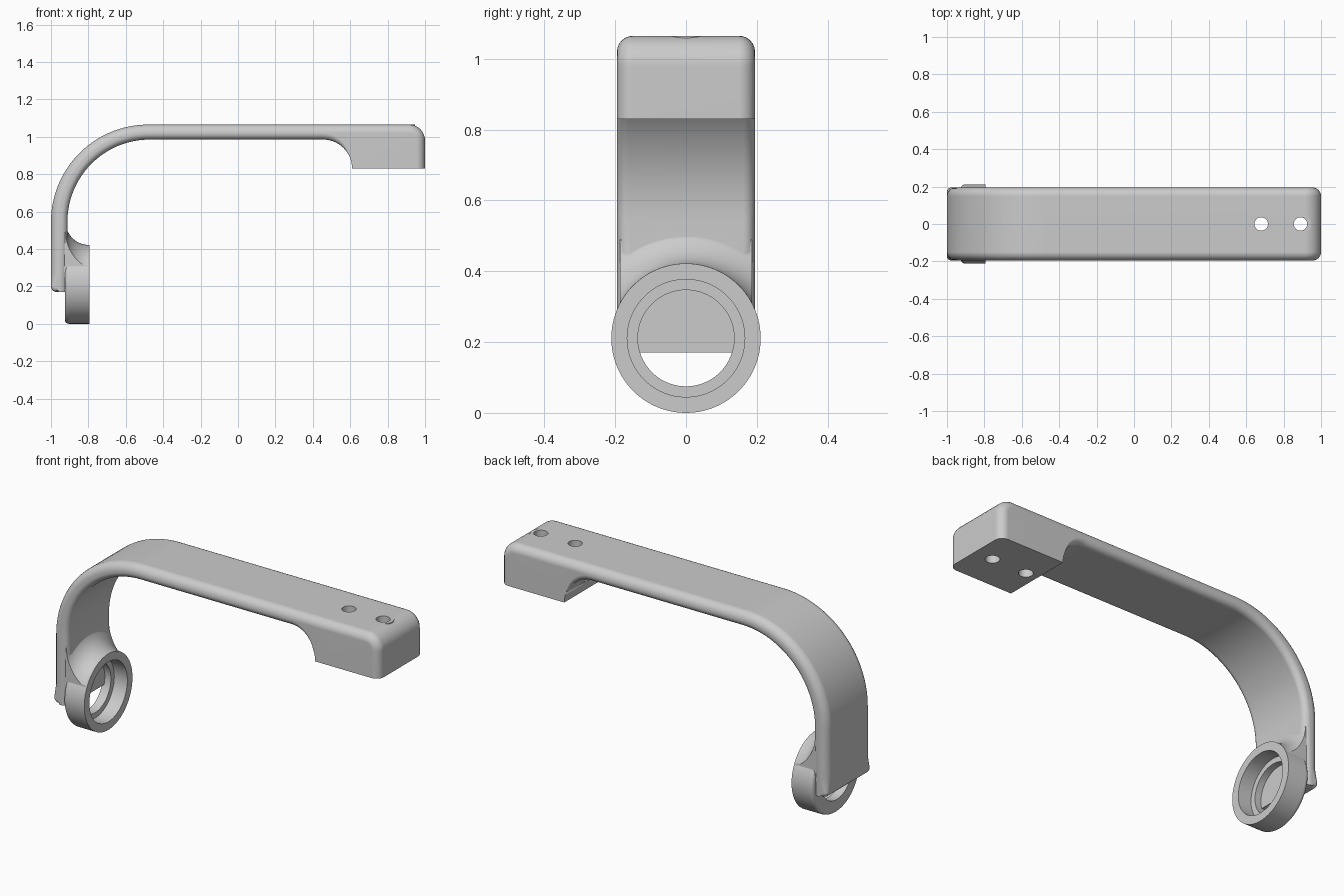
import bpy, bmesh, math
from mathutils import Vector

if "Cube" in bpy.data.objects:
    bpy.data.objects.remove(bpy.data.objects["Cube"])

grey = bpy.data.materials.new("satin grey")
grey.diffuse_color = (0.6, 0.6, 0.6, 1)
grey.use_nodes = True
grey.node_tree.nodes["Principled BSDF"].inputs["Base Color"].default_value = grey.diffuse_color


def arc(cx, cz, r, a0, a1, n):
    return [(cx + r * math.cos(math.radians(a0 + (a1 - a0) * i / n)),
             cz + r * math.sin(math.radians(a0 + (a1 - a0) * i / n))) for i in range(n + 1)]


def make(name, bm):
    bmesh.ops.recalc_face_normals(bm, faces=bm.faces[:])
    me = bpy.data.meshes.new(name)
    bm.to_mesh(me)
    bm.free()
    ob = bpy.data.objects.new(name, me)
    bpy.context.collection.objects.link(ob)
    me.materials.append(grey)
    return ob


def apply(ob, kind, **settings):
    m = ob.modifiers.new(kind.lower(), kind)
    for k, v in settings.items():
        setattr(m, k, v)
    bpy.context.view_layer.objects.active = ob
    bpy.ops.object.modifier_apply(modifier=m.name)


def combine(ob, other, op):
    apply(ob, 'BOOLEAN', object=other, operation=op, solver='EXACT')
    bpy.data.objects.remove(other)


def lathe(name, profile, cz, n=96):
    """Closed (x, radius) profile turned around an axis along x."""
    bm = bmesh.new()
    rings = []
    for i in range(n):
        a = 2 * math.pi * i / n
        rings.append([bm.verts.new((x, r * math.sin(a), cz + r * math.cos(a))) for x, r in profile])
    k = len(profile)
    for i in range(n):
        p, q = rings[i], rings[(i + 1) % n]
        for j in range(k):
            bm.faces.new((p[j], p[(j + 1) % k], q[(j + 1) % k], q[j]))
    return make(name, bm)


def cylinder(name, x, r, z0, z1):
    bm = bmesh.new()
    bmesh.ops.create_cone(bm, cap_ends=True, segments=48, radius1=r, radius2=r, depth=z1 - z0)
    bmesh.ops.translate(bm, vec=(x, 0, (z0 + z1) / 2), verts=bm.verts[:])
    return make(name, bm)


# Side profile of curved arm and mounting block, clockwise
profile = (arc(-0.48, 0.545, 0.52, 180, 90, 32)          # outer bend
           + arc(0.915, 0.98, 0.085, 90, 0, 8)           # block top corner
           + [(1, 0.83), (0.61, 0.83)]
           + arc(0.455, 0.83, 0.155, 0, 90, 14)[1:]      # fillet under the block
           + arc(-0.472, 0.545, 0.44, 90, 180, 32)       # inner bend
           + [(-0.912, 0.17)]
           + arc(-0.97, 0.20, 0.03, 270, 180, 5)         # rounded lower end
           + [(-1, 0.27)])
pts = [Vector(p) for p in profile]
n = len(pts)


def inward(i):
    """Inward direction at a profile point, with the square ends kept straight."""
    p = pts[i]
    if p.y < 0.84 and p.x > 0.9 or p.y < 0.18 and -0.92 < p.x < -0.9:
        return Vector((-1, 0))
    t = (p - pts[i - 1]).normalized() + (pts[(i + 1) % n] - p).normalized()
    return Vector((t.y, -t.x)).normalized()


def round_size(p):
    """Edge rounding radius, fading out under the block."""
    x, z = p
    if z < 0.21 and x < -0.92:
        return 0.022
    if x > 0.99 or z > 0.99 or x < -0.92 or math.hypot(x + 0.48, z - 0.545) > 0.51 and x < -0.48:
        return 0.045
    if x > 0.45:
        return max(0, (z - 0.89) / 0.095) * 0.033
    return 0.033


# Stack offset copies of the profile across y to get the rounded long edges
STEPS = 6
layers = []
for side, order in ((-1, range(STEPS, -1, -1)), (1, range(STEPS + 1))):
    for k in order:
        a = math.pi / 2 * k / STEPS
        row = []
        for i, p in enumerate(pts):
            r = round_size(p)
            q = p + inward(i) * r * (1 - math.cos(a))
            row.append((q.x, side * (0.195 - r * (1 - math.sin(a))), q.y))
        layers.append(row)
bm = bmesh.new()
rows = [[bm.verts.new(c) for c in row] for row in layers]
for s, t in zip(rows, rows[1:]):
    for i in range(n):
        j = (i + 1) % n
        bm.faces.new((s[i], s[j], t[j], t[i]))
bm.faces.new(rows[0])
bm.faces.new(rows[-1])
bmesh.ops.remove_doubles(bm, verts=bm.verts[:], dist=0.00005)
arm = make("mounting_bracket", bm)

# Low boss around the outer screw hole
combine(arm, cylinder("screw_boss", 0.89, 0.056, 0.95, 1.0645), 'UNION')

# Flared fillet from the arm to the ring, trimmed to the arm width
CZ = 0.211
flare = lathe("flare", [(-0.93, 0.19), (-0.797, 0.19)]
              + arc(-0.797, 0.335, 0.1245, 270, 180, 14)
              + [(-0.93, 0.335)], CZ)
bm = bmesh.new()
bmesh.ops.create_cube(bm, size=1)
for v in bm.verts:
    v.co.x *= 2.5
    v.co.y *= 0.374
    v.co.z = 0.23 if v.co.z < 0 else 0.8
combine(flare, make("trim_box", bm), 'INTERSECT')
combine(arm, flare, 'UNION')

# Stepped ring socket
ring = lathe("ring", [(-0.795, 0.166), (-0.795, 0.211), (-0.90, 0.211)]
             + arc(-0.905, 0.191, 0.02, 90, 180, 5)
             + [(-0.925, 0.136), (-0.875, 0.136), (-0.875, 0.166)], CZ)
combine(arm, ring, 'UNION')

# Two through holes in the mounting block
for x in (0.68, 0.89):
    combine(arm, cylinder("hole_cutter", x, 0.036, 0.7, 1.2), 'DIFFERENCE')

bpy.ops.object.select_all(action='DESELECT')
arm.select_set(True)
bpy.context.view_layer.objects.active = arm
bpy.ops.object.shade_smooth_by_angle(angle=math.radians(32))
apply(arm, 'WEIGHTED_NORMAL', keep_sharp=True)
